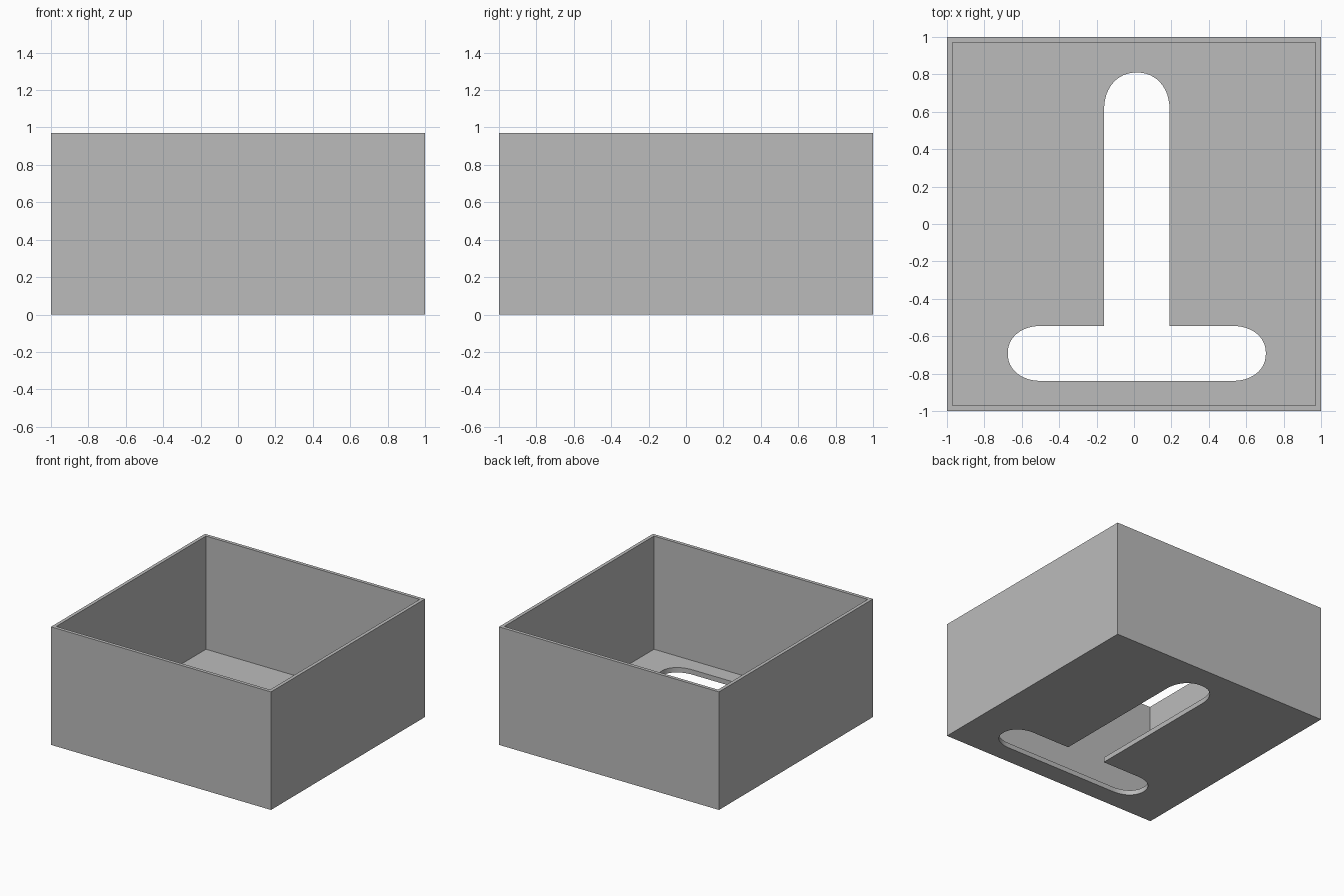
import bpy, bmesh
from math import sin, cos, pi, copysign

cube = bpy.data.objects.get("Cube")
if cube:
    bpy.data.objects.remove(cube, do_unlink=True)

HEIGHT, WALL, FLOOR = 0.97, 0.04, 0.04

grey = bpy.data.materials.new("plain grey")
grey.use_nodes = True
grey.diffuse_color = (0.5, 0.5, 0.5, 1)
grey.node_tree.nodes["Principled BSDF"].inputs["Base Color"].default_value = grey.diffuse_color


def make_object(name, bm):
    bmesh.ops.recalc_face_normals(bm, faces=bm.faces)
    mesh = bpy.data.meshes.new(name)
    bm.to_mesh(mesh)
    bm.free()
    mesh.materials.append(grey)
    obj = bpy.data.objects.new(name, mesh)
    bpy.context.collection.objects.link(obj)
    return obj


def round_end(cx, cy, rx, ry, start, steps=24):
    """Half of a slightly squared ellipse, counter-clockwise from start."""
    def soft(v):
        return copysign(abs(v) ** 0.93, v) if abs(v) > 1e-6 else 0
    angles = [start + pi * i / steps for i in range(steps + 1)]
    return [(cx + rx * soft(cos(a)), cy + ry * soft(sin(a))) for a in angles]


# Open box: inset the top face and push it down to the floor
bm = bmesh.new()
bmesh.ops.create_cube(bm, size=1)
bmesh.ops.scale(bm, vec=(2, 2, HEIGHT), verts=bm.verts)
bmesh.ops.translate(bm, vec=(0, 0, HEIGHT / 2), verts=bm.verts)
top = max(bm.faces, key=lambda f: f.calc_center_median().z)
bmesh.ops.inset_region(bm, faces=[top], thickness=WALL)
pit = bmesh.ops.extrude_discrete_faces(bm, faces=[top])["faces"][0]
bmesh.ops.translate(bm, vec=(0, 0, FLOOR - HEIGHT), verts=pit.verts)
box = make_object("open_box", bm)

# Slot outline: upright with a round top standing on a bar with round ends
bar_top, bar_mid, bar_half = -0.545, -0.692, 0.147
outline = round_end(0.525, bar_mid, 0.18, bar_half, -pi / 2)
outline += [(0.19, bar_top)]
outline += round_end(0.015, 0.61, 0.175, 0.2, 0)
outline += [(-0.16, bar_top)]
outline += round_end(-0.495, bar_mid, 0.18, bar_half, pi / 2)

bm = bmesh.new()
face = bm.faces.new([bm.verts.new((x, y, -0.1)) for x, y in outline])
solid = bmesh.ops.extrude_face_region(bm, geom=[face])["geom"]
bmesh.ops.translate(bm, vec=(0, 0, 0.3),
                    verts=[v for v in solid if isinstance(v, bmesh.types.BMVert)])
cutter = make_object("slot_cutter", bm)
cutter.hide_render = True

# Cut the slot through the floor
cut = box.modifiers.new("slot", "BOOLEAN")
cut.operation, cut.solver, cut.object = "DIFFERENCE", "EXACT", cutter
bpy.context.view_layer.objects.active = box
bpy.ops.object.modifier_apply(modifier=cut.name)
bpy.data.objects.remove(cutter, do_unlink=True)

# Smooth the curved slot walls, keep every other edge sharp
box.select_set(True)
bpy.ops.object.shade_smooth_by_angle(angle=pi / 6)
